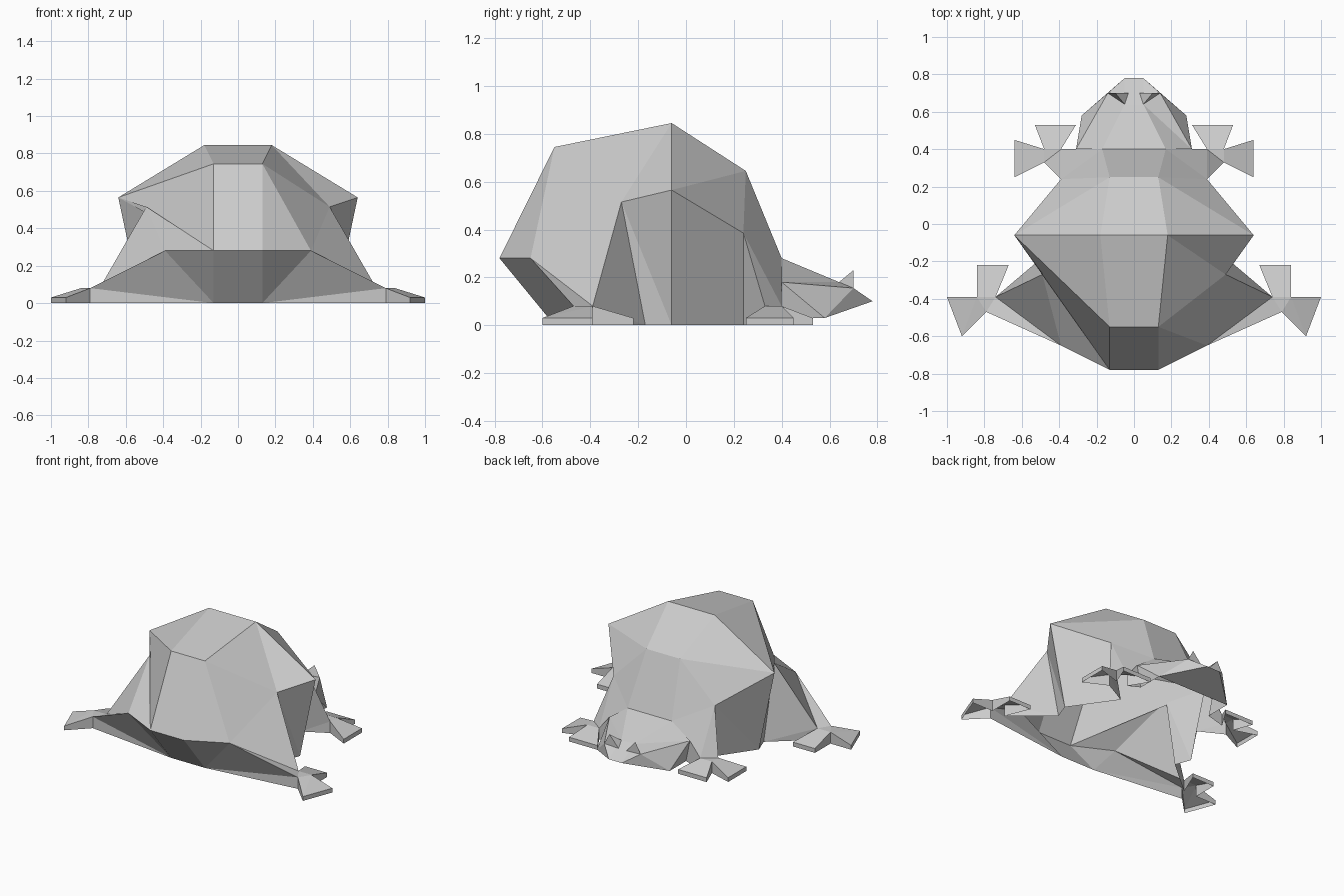
import bpy
import bmesh

cube = bpy.data.objects.get("Cube")
if cube:
    bpy.data.objects.remove(cube, do_unlink=True)

grey = bpy.data.materials.new("plain_grey")
grey.use_nodes = True
colour = (0.6, 0.6, 0.6, 1)
grey.diffuse_color = colour
grey.node_tree.nodes["Principled BSDF"].inputs["Base Color"].default_value = colour


def build(name, points, faces):
    """Make a flat-shaded mesh from named points and face words."""
    bm = bmesh.new()
    verts = {key: bm.verts.new(co) for key, co in points.items()}
    for word in faces:
        bm.faces.new([verts[key] for key in word])
    bmesh.ops.recalc_face_normals(bm, faces=bm.faces)
    # triangulate so that bent faces fold cleanly
    bmesh.ops.triangulate(bm, faces=bm.faces)
    mesh = bpy.data.meshes.new(name)
    bm.to_mesh(mesh)
    bm.free()
    mesh.materials.append(grey)
    obj = bpy.data.objects.new(name, mesh)
    bpy.context.scene.collection.objects.link(obj)
    return obj


def mirrored(points):
    """Capital letters are the left side, small letters the right side."""
    both = dict(points)
    for key, (x, y, z) in points.items():
        both[key.lower()] = (-x, y, z)
    return both


def both_sides(words):
    return words + [word.lower() for word in words]


# Hollow shell, open underneath: body, limbs down to the wrists, and head
shell = dict(
    A=(0.13, -0.55, 0.745), B=(0.18, -0.06, 0.845),   # back ridge
    C=(0.13, 0.25, 0.645), D=(0.17, 0.40, 0.28),
    S=(0.64, -0.06, 0.565), T=(0.49, -0.27, 0.515),   # flank
    R=(0.39, 0.24, 0.385),
    E=(0.39, -0.65, 0.28), F=(0.13, -0.78, 0.28),     # front lip
    G=(0.13, -0.55, 0),
    W=(0.74, -0.39, 0.08), X=(0.79, -0.47, 0.08),     # front wrist
    V=(0.74, -0.39, 0), K=(0.79, -0.47, 0),
    P=(0.48, -0.17, 0), Q=(0.52, -0.06, 0), U=(0.31, 0.24, 0),
    Y=(0.39, 0.40, 0.08), Z=(0.48, 0.33, 0.08),       # back ankle
    L=(0.39, 0.40, 0), I=(0.48, 0.33, 0),
    N=(0.31, 0.40, 0.18), H=(0.28, 0.40, 0.03),       # neck
    J=(0.28, 0.58, 0.03), M=(0.05, 0.64, 0.18),       # jaw and snout
    O=(0.14, 0.70, 0.155), __=(0, 0, 0),
)
del shell["__"]
nose = (0.05, 0.78, 0.10)
points = mirrored(shell)
points.update({"1": nose, "2": (-nose[0], *nose[1:])})

middle = ["ABba", "BCcb", "CDdc", "FAaf", "FGgf", "DMmd", "M12m", "1Jj2"]
sides = both_sides([
    "ETW", "EWX", "TPW", "PVW", "FEG", "EXG", "XKG",
    "SQPT", "SRUQ", "BCS", "CRS", "CRD", "RYD",
    "RZY", "RUZ", "UIZ",
    "DYN", "NYLH", "DNM", "NOM", "NJO", "NHJ",
])
snout = ["1JO", "M1O", "2jo", "m2o"]
# the shoulder folds differently on each side
shoulders = ["BST", "ABT", "ATE", "AEF", "abs", "asf", "stf", "tef"]
build("body_shell", points, middle + sides + snout + shoulders)

# Pointed brow on each side of the snout
brow = dict(M=(0.05, 0.64, 0.18), O=(0.14, 0.70, 0.155),
            I=(0.03, 0.70, 0.15), T=(0.10, 0.70, 0.23))

# Two-toed paw outlines: wrist points are high, toe tips are low
hand = [(0.74, -0.39), (0.67, -0.22), (0.84, -0.22), (0.84, -0.39),
        (1.00, -0.39), (0.92, -0.60), (0.79, -0.47)]
foot = [(0.39, 0.40), (0.31, 0.53), (0.53, 0.53), (0.48, 0.40),
        (0.64, 0.45), (0.64, 0.25), (0.48, 0.33)]
OUTLINE = "ABCDEFG"
HIGH = "ADG"


def paw(name, outline, side):
    """Hollow paw, open underneath and towards the limb."""
    corners = {}
    for key, (x, y) in zip(OUTLINE, outline):
        corners[key] = (side * x, y, 0.08 if key in HIGH else 0.03)
        corners[key.lower()] = (side * x, y, 0)
    faces = ["ABCD", "ADG", "DEFG"]
    for a, b in zip(OUTLINE, OUTLINE[1:]):
        faces.append(a + b + b.lower() + a.lower())
    build(name, corners, faces)


for label, side in (("left", 1), ("right", -1)):
    paw("front_paw_" + label, hand, side)
    paw("back_paw_" + label, foot, side)
    build("brow_" + label,
          {k: (side * x, y, z) for k, (x, y, z) in brow.items()},
          ["MOI", "MOT", "OIT", "IMT"])
